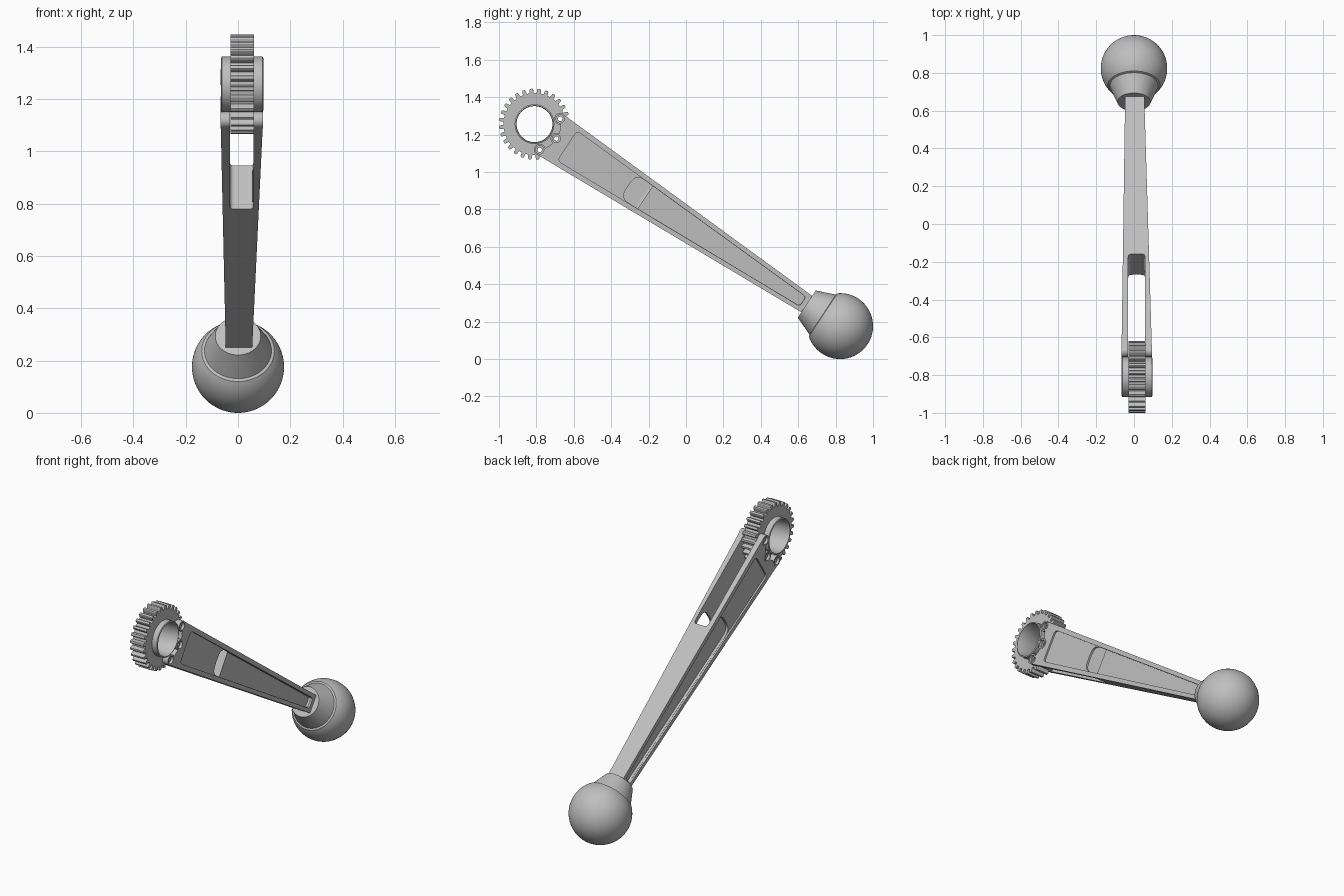
import bpy, bmesh, math
from mathutils import Matrix, Vector

if "Cube" in bpy.data.objects:
    bpy.data.objects.remove(bpy.data.objects["Cube"])

# Local frame: X across, Y along the arm from the gear centre, Z across the arm's height
GEAR = Vector((0, -0.81, 1.256))
BALL = Vector((0, 0.824, 0.176))
LENGTH = (BALL - GEAR).length
TILT = math.atan2(GEAR.z - BALL.z, BALL.y - GEAR.y)
FRAME = Matrix.Translation(GEAR) @ Matrix.Rotation(-TILT, 4, 'X')

metal = bpy.data.materials.new("grey metal")
metal.use_nodes = True
metal.diffuse_color = (0.52, 0.52, 0.52, 1)
metal.node_tree.nodes["Principled BSDF"].inputs["Base Color"].default_value = (0.52, 0.52, 0.52, 1)


def add(name, bm):
    bmesh.ops.recalc_face_normals(bm, faces=bm.faces)
    mesh = bpy.data.meshes.new(name)
    bm.to_mesh(mesh)
    bm.free()
    mesh.materials.append(metal)
    ob = bpy.data.objects.new(name, mesh)
    bpy.context.collection.objects.link(ob)
    ob.matrix_world = FRAME
    return ob


def prism(name, outline, low, high):
    """Extrude an outline between two placing functions."""
    bm = bmesh.new()
    a = [bm.verts.new(low(u, v)) for u, v in outline]
    b = [bm.verts.new(high(u, v)) for u, v in outline]
    bm.faces.new(a)
    bm.faces.new(b)
    for i in range(len(a)):
        j = (i + 1) % len(a)
        bm.faces.new((a[i], a[j], b[j], b[i]))
    return add(name, bm)


def across(x):
    """Place an outline on the side plane at x (number or function of length)."""
    return lambda s, t: (x(s) if callable(x) else x, s, t)


def lathe(name, profile, axis, steps=64, closed=False):
    """Spin (along, radius) points about local X or Y."""
    bm = bmesh.new()
    place = (lambda a, r: (a, r, 0)) if axis == 'X' else (lambda a, r: (r, a, 0))
    vs = [bm.verts.new(place(*p)) for p in profile]
    pairs = list(zip(vs, vs[1:])) + ([(vs[-1], vs[0])] if closed else [])
    edges = [bm.edges.new(p) for p in pairs]
    bmesh.ops.spin(bm, geom=vs + edges, cent=(0, 0, 0), angle=math.tau, steps=steps,
                   axis=(1, 0, 0) if axis == 'X' else (0, 1, 0))
    bmesh.ops.remove_doubles(bm, verts=bm.verts, dist=1e-5)
    return add(name, bm)


def circle(r, s=0, t=0, n=32, start=0, sweep=math.tau):
    return [(s + r * math.cos(start + sweep * i / n), t + r * math.sin(start + sweep * i / n))
            for i in range(n)]


def rounded(corners, n=8):
    """Round each (u, v, radius) corner with a quadratic curve sized like a fillet."""
    out = []
    for i, (u, v, r) in enumerate(corners):
        p = Vector((u, v))
        a = Vector(corners[i - 1][:2]) - p
        b = Vector(corners[(i + 1) % len(corners)][:2]) - p
        d = r / math.tan(a.angle(b) / 2)
        a, b = p + a.normalized() * d, p + b.normalized() * d
        for k in range(n + 1):
            f = k / n
            w = 2 * f * (1 - f) * 1.41
            total = (1 - f) ** 2 + w + f * f
            out.append(tuple((a * (1 - f) ** 2 + p * w + b * f * f) / total))
    return out


def combine(ob, tool, operation):
    mod = ob.modifiers.new("combine", 'BOOLEAN')
    mod.operation, mod.solver, mod.object = operation, 'EXACT', tool
    bpy.context.view_layer.update()
    with bpy.context.temp_override(object=ob, active_object=ob):
        bpy.ops.object.modifier_apply(modifier=mod.name)
    bpy.data.objects.remove(tool)


def smooth(ob):
    bpy.ops.object.select_all(action='DESELECT')
    ob.select_set(True)
    bpy.context.view_layer.objects.active = ob
    bpy.ops.object.shade_smooth_by_angle(angle=math.radians(30))


# Tapering side surfaces of the arm
def left_side(s):
    return 0.097 - 0.0245 * s


def right_side(s):
    return -0.067 + 0.0115 * s


BOLTS = [(0.14 * math.cos(a), 0.14 * math.sin(a)) for a in (-math.pi / 4, 0, math.pi / 4)]

# Arm: tapered bar with a concave end that fits around the hub
arc = circle(0.14, n=24, start=-math.pi / 4, sweep=math.pi / 2)
outline = [(0.105, -0.128)] + arc + [(0.1, 0.1), (0.105, 0.128), (1.8, 0.05), (1.8, -0.05)]
arm = prism("arm", outline, across(right_side), across(left_side))
for s, t in BOLTS:
    combine(arm, prism("boss", circle(0.031, s, t), across(-0.067), across(0.096)), 'UNION')

# Fork slot for the gear
slot = rounded([(-0.3, -0.031, 0.001), (0.715, -0.031, 0.024),
                (0.715, 0.059, 0.024), (-0.3, 0.059, 0.001)])
combine(arm, prism("slot", slot, lambda s, x: (x, s, -0.4), lambda s, x: (x, s, 0.4)), 'DIFFERENCE')

# Side recesses: a shallow one, then a deeper one beyond the slot
shallow = rounded([(0.21, -0.095, 0.03), (0.21, 0.095, 0.03),
                   (1.72, 0.03, 0.022), (1.72, -0.03, 0.022)])
deep = rounded([(0.6, -0.077, 0.065), (0.6, 0.077, 0.065),
                (1.718, 0.029, 0.022), (1.718, -0.029, 0.022)])
for shape, depth in ((shallow, 0.01), (deep, 0.025)):
    for surface, sign in ((left_side, 1), (right_side, -1)):
        combine(arm, prism("recess", shape, across(lambda s: surface(s) - sign * depth),
                           across(lambda s: surface(s) + sign * 0.05)), 'DIFFERENCE')

# Bolt holes with counterbores
for s, t in BOLTS:
    combine(arm, prism("hole", circle(0.012, s, t), across(-0.3), across(0.3)), 'DIFFERENCE')
    for x in (0.08, -0.051):
        end = math.copysign(0.3, x)
        combine(arm, prism("bore", circle(0.022, s, t), across(x), across(end)), 'DIFFERENCE')

# Toothed gear
TEETH = 28
teeth = []
for i in range(TEETH):
    for offset, r in ((-0.3, 0.166), (-0.22, 0.186), (-0.14, 0.19),
                      (0.14, 0.19), (0.22, 0.186), (0.3, 0.166)):
        a = (i + offset) * math.tau / TEETH
        teeth.append((r * math.cos(a), r * math.sin(a)))
gear = prism("gear", teeth, across(-0.028), across(0.061))
combine(gear, prism("bore", circle(0.1, n=64), across(-0.3), across(0.3)), 'DIFFERENCE')
for s, t in BOLTS:
    combine(gear, prism("hole", circle(0.012, s, t), across(-0.3), across(0.3)), 'DIFFERENCE')

# Hub ring through the gear
hub = lathe("hub_ring", [(-0.065, 0.099), (-0.062, 0.106), (0.094, 0.106), (0.097, 0.099),
                         (0.09, 0.096), (-0.058, 0.096)], 'X', closed=True)

# Ball knob with a conical collar
R = 0.176
first = math.radians(128)
profile = [(1.745, 0), (1.745, 0.087), (1.847, 0.128)]
for i in range(33):
    a = first * (1 - i / 32)
    profile.append((LENGTH + R * math.cos(a), R * math.sin(a)))
knob = lathe("ball_knob", profile, 'Y')

for part in (arm, gear, hub, knob):
    smooth(part)
